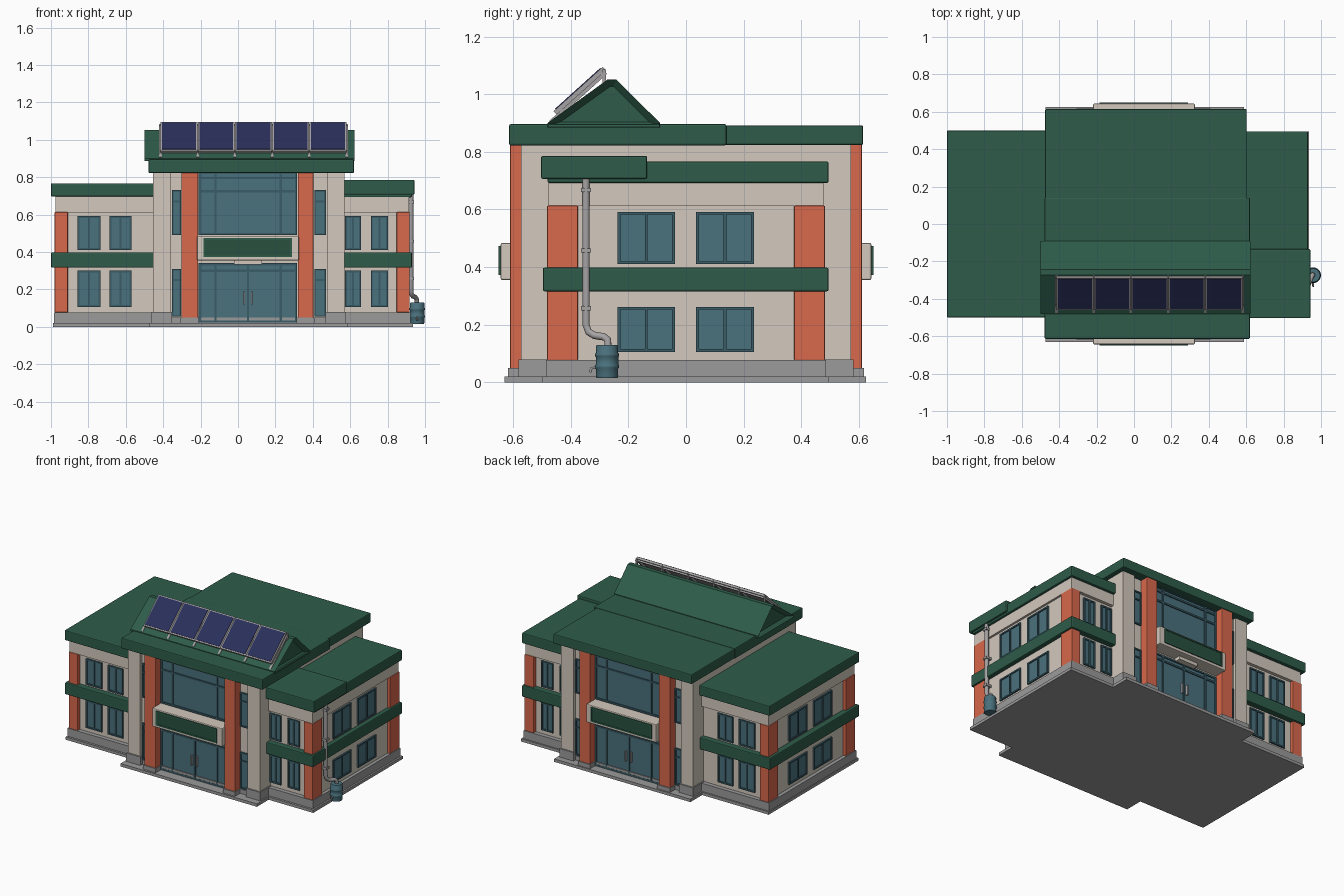
import bpy, bmesh, math
from mathutils import Matrix, Vector

if "Cube" in bpy.data.objects:
    bpy.data.objects.remove(bpy.data.objects["Cube"])


def material(name, r, g, b):
    m = bpy.data.materials.new(name)
    lin = [((c / 255 + 0.055) / 1.055) ** 2.4 for c in (r, g, b)]
    m.diffuse_color = (*lin, 1)
    m.use_nodes = True
    m.node_tree.nodes["Principled BSDF"].inputs["Base Color"].default_value = m.diffuse_color
    return m


GREEN = material("roof green", 46, 92, 74)
CREAM = material("cream wall", 211, 201, 189)
ORANGE = material("orange column", 216, 104, 76)
GLASS = material("teal glass", 74, 113, 125)
FRAME = material("dark teal frame", 58, 92, 103)
GREY = material("stone grey", 156, 155, 155)
NAVY = material("solar navy", 42, 47, 90)
METAL = material("pale metal", 165, 162, 164)
SIGN = material("sign green", 40, 80, 62)


def finish(name, bm, mat, bevel=0.0, smooth=False):
    bmesh.ops.recalc_face_normals(bm, faces=bm.faces)
    me = bpy.data.meshes.new(name)
    bm.to_mesh(me)
    bm.free()
    me.materials.append(mat)
    ob = bpy.data.objects.new(name, me)
    bpy.context.collection.objects.link(ob)
    if bevel:
        mod = ob.modifiers.new("soft_edges", 'BEVEL')
        mod.width, mod.segments = bevel, 2
    if smooth:
        bpy.context.view_layer.objects.active = ob
        ob.select_set(True)
        bpy.ops.object.shade_smooth_by_angle(angle=math.radians(40))
        ob.select_set(False)
    return ob


def boxes(name, specs, mat, bevel=0.0, matrix=Matrix()):
    """One object from several (x0, x1, y0, y1, z0, z1) blocks."""
    bm = bmesh.new()
    for x0, x1, y0, y1, z0, z1 in specs:
        m = (matrix @ Matrix.Translation(((x0 + x1) / 2, (y0 + y1) / 2, (z0 + z1) / 2))
             @ Matrix.Diagonal((abs(x1 - x0), abs(y1 - y0), abs(z1 - z0), 1)))
        bmesh.ops.create_cube(bm, size=1, matrix=m)
    return finish(name, bm, mat, bevel)


def on_wall(side, plane, u0, u1, d0, d1, z0, z1):
    """Block on a wall: u runs along it, d is the distance outwards."""
    s = -1 if side in "FL" else 1
    a, b = sorted((plane + s * d0, plane + s * d1))
    return (u0, u1, a, b, z0, z1) if side in "FB" else (a, b, u0, u1, z0, z1)


def window(name, side, plane, u0, u1, z0, z1, uprights=(), transoms=(), t=0.01):
    boxes(name + "_glass", [on_wall(side, plane, u0, u1, -0.01, 0.004, z0, z1)], GLASS)
    bars = [(u0, u0 + t, z0, z1), (u1 - t, u1, z0, z1), (u0, u1, z0, z0 + t), (u0, u1, z1 - t, z1)]
    bars += [(u - t / 2, u + t / 2, z0, z1) for u in uprights]
    bars += [(u0, u1, z - t / 2, z + t / 2) for z in transoms]
    boxes(name + "_frame", [on_wall(side, plane, a, b, -0.01, 0.011, c, d) for a, b, c, d in bars], FRAME)


CX = 0.058  # middle of the central block

# Ground slab and plinths
boxes("ground_slab", [(-0.99, 0.935, -0.5, 0.495, 0, 0.02), (CX - 0.53, CX + 0.53, -0.63, 0.625, 0, 0.0205)], GREY)
boxes("plinth", [(-0.985, 0.923, -0.485, 0.485, 0.015, 0.077)], GREY)
piers = [(CX - 0.52, CX - 0.41), (CX + 0.41, CX + 0.52)]
cols = [(CX - 0.36, CX - 0.272), (CX + 0.262, CX + 0.345)]
boxes("central_plinth", [(a, b, -0.582, 0.582, 0.01, 0.08) for a, b in piers]
      + [(a - 0.006, b + 0.006, -0.617, 0.617, 0.01, 0.05) for a, b in cols]
      + [(CX - 0.41, CX + 0.41, -0.56, 0.56, 0.01, 0.05)], GREY)

# Wing walls, frieze, corner columns, green band
boxes("wing_walls", [(-0.96, 0.9, -0.455, 0.455, 0.05, 0.71)], CREAM)
boxes("wing_frieze", [(-0.975, 0.915, -0.477, 0.477, 0.612, 0.72)], CREAM)
boxes("wing_corner_columns",
      [(x0, x1, y0, y1, 0.077, 0.613) for x0, x1 in ((-0.98, -0.91), (0.848, 0.918))
       for y0, y1 in ((-0.482, -0.375), (0.375, 0.482))], ORANGE, 0.003)
boxes("wing_green_band", [(-1.0, 0.93, -0.497, 0.495, 0.316, 0.398)], GREEN, 0.006)

# Wing roofs
boxes("left_wing_roof", [(-1.0, -0.4, -0.5, 0.5, 0.697, 0.767)], GREEN, 0.006)
boxes("right_wing_roof", [(0.5, 0.93, -0.48, 0.495, 0.692, 0.766)], GREEN, 0.006)
boxes("right_wing_roof_raised", [(0.5, 0.943, -0.503, -0.135, 0.706, 0.786)], GREEN, 0.006)

# Wing windows on all four sides
for zi, (z0, z1) in enumerate(((0.106, 0.3), (0.41, 0.592))):
    for side, plane in (("F", -0.455), ("B", 0.455)):
        for i, (a, b) in enumerate(((-0.858, -0.735), (-0.687, -0.57), (0.572, 0.658), (0.71, 0.802))):
            window(f"wing_window_{side}{zi}{i}", side, plane, a, b, z0, z1, ((a + b) / 2,))
    for side, plane in (("L", -0.96), ("R", 0.9)):
        for i, (a, b) in enumerate(((-0.238, -0.038), (0.035, 0.236))):
            window(f"side_window_{side}{zi}{i}", side, plane, a, b, z0,
                   z1 if zi else 0.262, ((a + b) / 2,))

# Central block walls and corner piers
boxes("central_walls", [(CX - 0.505, CX + 0.505, -0.55, 0.55, 0.02, 0.85)], CREAM)
boxes("central_corner_piers", [(a + 0.008, b - 0.008, -0.572, 0.572, 0.07, 0.85) for a, b in piers], CREAM)

# Both entrance facades
for side, plane, s in (("F", -0.55, -1), ("B", 0.55, 1)):
    boxes("tall_orange_columns_" + side,
          [on_wall(side, plane, a, b, -0.02, 0.06, 0.022, 0.83) for a, b in cols], ORANGE, 0.003)
    g0, g1 = CX - 0.268, CX + 0.258
    mull = (CX - 0.178, CX + 0.17)
    window("upper_glazing_" + side, side, plane, g0, g1, 0.49, 0.83, mull, (0.795, 0.725 + 0.0), 0.012)
    window("entrance_glazing_" + side, side, plane, g0, g1, 0.022, 0.34, mull + (CX - 0.004,), (0.3,), 0.012)
    boxes("door_handles_" + side,
          [on_wall(side, plane, CX + o, CX + o + 0.008, 0.0, 0.02, 0.12, 0.19) for o in (-0.028, 0.012)], METAL)
    for i, (a, b) in enumerate(((CX - 0.412, CX - 0.362), (CX + 0.35, CX + 0.412))):
        window(f"narrow_window_low_{side}{i}", side, plane, a, b, 0.055, 0.31, (), (0.25,), 0.009)
        window(f"narrow_window_high_{side}{i}", side, plane, a, b, 0.49, 0.73, (), (0.67,), 0.009)
    # Canopy and blank sign board
    boxes("entrance_canopy_" + side,
          [on_wall(side, plane, CX - 0.277, CX + 0.268, -0.02, 0.093, 0.355, 0.484)], CREAM, 0.006)
    boxes("sign_board_" + side,
          [on_wall(side, plane, CX - 0.243, CX + 0.23, 0.08, 0.097, 0.373, 0.474)], SIGN)
    boxes("sign_border_" + side,
          [on_wall(side, plane, a, b, 0.08, 0.1, c, d) for a, b, c, d in
           ((CX - 0.243, CX + 0.23, 0.373, 0.382), (CX - 0.243, CX + 0.23, 0.465, 0.474),
            (CX - 0.243, CX - 0.234, 0.373, 0.474), (CX + 0.221, CX + 0.23, 0.373, 0.474))], GREEN)
    boxes("canopy_lamp_" + side,
          [on_wall(side, plane, CX - 0.08, CX + 0.07, 0.0, 0.05, 0.332, 0.356)], CREAM)

# Central roof, in two slightly different slabs
boxes("central_roof_front", [(-0.478, 0.62, -0.614, 0.14, 0.822, 0.896)], GREEN, 0.006)
boxes("central_roof_back", [(-0.475, 0.602, 0.1, 0.615, 0.824, 0.892)], GREEN, 0.006)

# Gable ridge with recessed triangular ends
bm = bmesh.new()
profile = [(-0.48, 0.885), (-0.48, 0.9), (-0.272, 1.051), (-0.242, 1.051), (-0.09, 0.9), (-0.09, 0.885)]
face = bm.faces.new([bm.verts.new((-0.5, y, z)) for y, z in profile])
ext = bmesh.ops.extrude_face_region(bm, geom=[face])
bmesh.ops.translate(bm, verts=[v for v in ext["geom"] if isinstance(v, bmesh.types.BMVert)], vec=(1.122, 0, 0))
bmesh.ops.recalc_face_normals(bm, faces=bm.faces)
for x in (-0.515, 0.637):
    s = 1 if x > 0 else -1
    pts = [(-0.375, 0.9), (-0.255, 1.0), (-0.128, 0.9)]
ends = [f for f in bm.faces if abs(f.normal.x) > 0.9]
bmesh.ops.inset_individual(bm, faces=ends, thickness=0.026, depth=-0.025)
finish("roof_gable", bm, GREEN)

# Solar array on tilted frame
tilt = Matrix.Translation((0.083, -0.37, 1.0135)) @ Matrix.Rotation(math.radians(42), 4, 'X')
w, h = 0.197, 0.115
frames, cells = [], []
for i in range(5):
    x = (i - 2) * 0.199
    frames.append((x - w / 2, x + w / 2, -h, h, -0.009, 0.006))
    cells.append((x - w / 2 + 0.008, x + w / 2 - 0.008, -h + 0.009, h - 0.009, 0.0, 0.009))
boxes("solar_frames", frames, METAL, 0.0, tilt)
boxes("solar_cells", cells, NAVY, 0.0, tilt)
boxes("solar_rails", [(-0.5, 0.5, y, y + 0.014, -0.02, -0.007) for y in (-0.1, 0.09)]
      + [((i - 2.5) * 0.199 - 0.007, (i - 2.5) * 0.199 + 0.007, -0.15, 0.11, -0.022, -0.009) for i in range(6)],
      METAL, 0.0, tilt)
boxes("solar_posts", [(0.083 + (i - 2.5) * 0.199 - 0.006, 0.083 + (i - 2.5) * 0.199 + 0.006, -0.29, -0.278, 1.03, 1.085)
                      for i in range(6)], METAL)


def pipe(name, points, radius, mat):
    cu = bpy.data.curves.new(name, 'CURVE')
    cu.dimensions, cu.bevel_depth, cu.bevel_resolution = '3D', radius, 3
    cu.use_fill_caps = True
    sp = cu.splines.new('POLY')
    sp.points.add(len(points) - 1)
    for p, co in zip(sp.points, points):
        p.co = (*co, 1)
    cu.materials.append(mat)
    bpy.context.collection.objects.link(bpy.data.objects.new(name, cu))


def lathe(name, center, profile, mat, n=20):
    bm = bmesh.new()
    vs = [bm.verts.new((r, 0, z)) for r, z in profile]
    es = [bm.edges.new(p) for p in zip(vs, vs[1:])]
    bmesh.ops.spin(bm, geom=vs + es, cent=(0, 0, 0), axis=(0, 0, 1), angle=math.tau, steps=n)
    bmesh.ops.remove_doubles(bm, verts=bm.verts, dist=1e-5)
    bmesh.ops.translate(bm, verts=bm.verts, vec=center)
    return finish(name, bm, mat, 0.0, True)


# Downspout, brackets and rain barrel
pipe("downspout", [(0.925, -0.347, 0.71), (0.925, -0.347, 0.2), (0.927, -0.338, 0.175), (0.935, -0.318, 0.163),
                   (0.948, -0.285, 0.158), (0.955, -0.272, 0.148), (0.957, -0.27, 0.11)], 0.013, METAL)
boxes("downspout_brackets", [(0.9, 0.942, -0.364, -0.33, z, z + 0.015) for z in (0.25, 0.45, 0.66)], METAL)
lathe("rain_barrel", (0.958, -0.274, 0.016),
      [(0, 0), (0.037, 0), (0.039, 0.008), (0.038, 0.03), (0.042, 0.036), (0.042, 0.042), (0.039, 0.046),
       (0.039, 0.072), (0.042, 0.076), (0.042, 0.082), (0.038, 0.088), (0.039, 0.108), (0.036, 0.113), (0, 0.113)], GLASS)
pipe("barrel_tap", [(0.958, -0.305, 0.05), (0.958, -0.328, 0.05), (0.958, -0.332, 0.035)], 0.005, METAL)
